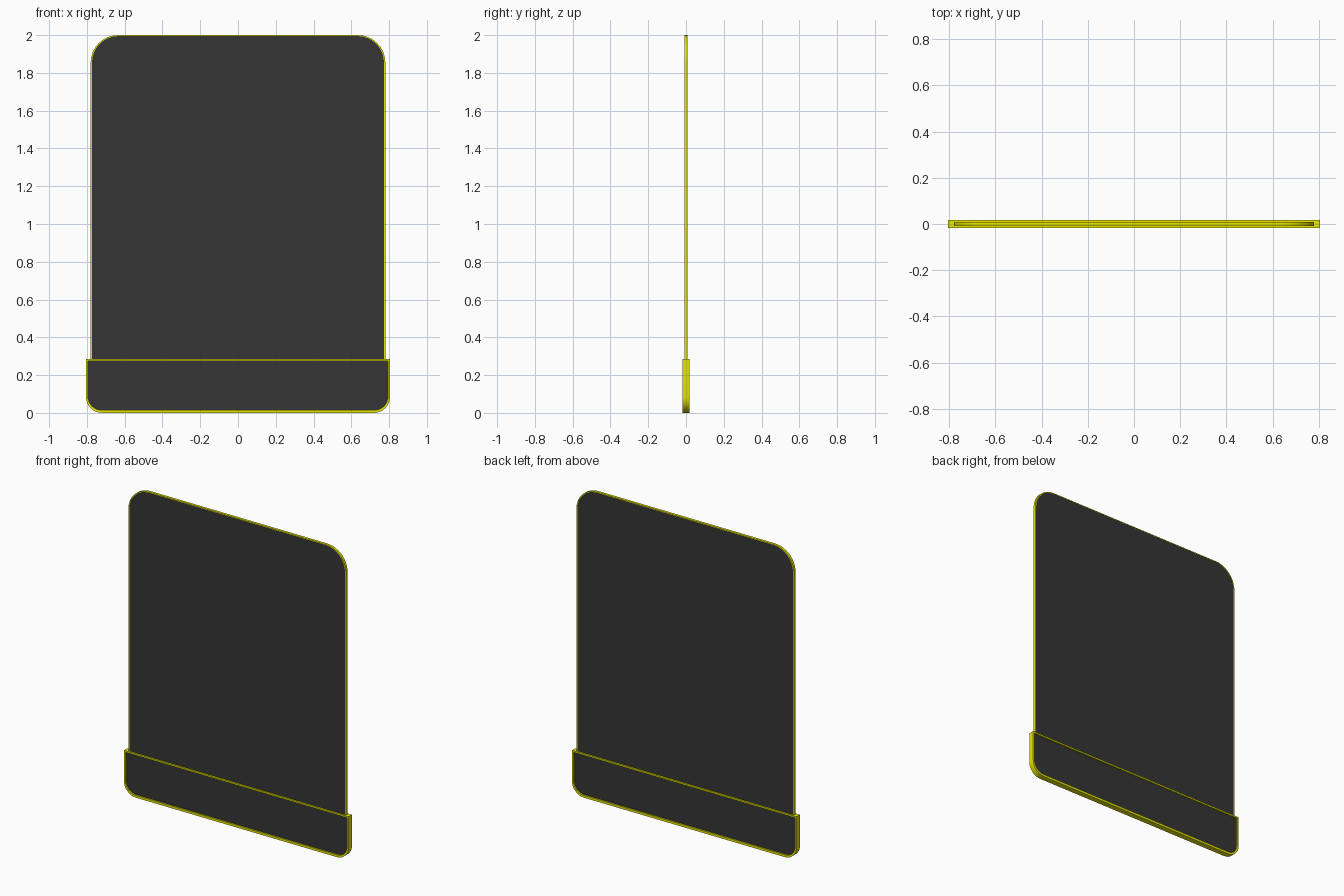
import bpy, bmesh, math

if "Cube" in bpy.data.objects:
    bpy.data.objects.remove(bpy.data.objects["Cube"])


def material(name, color):
    m = bpy.data.materials.new(name)
    m.diffuse_color = (*color, 1)
    m.use_nodes = True
    m.node_tree.nodes["Principled BSDF"].inputs["Base Color"].default_value = m.diffuse_color
    return m


DARK = material("charcoal", (0.035, 0.035, 0.035))
YELLOW = material("yellow", (0.8, 0.8, 0.0))


def outline(hw, z0, z1, r_bottom, r_top, n=8):
    """Rounded rectangle in xz, counter-clockwise from the bottom right."""
    pts = []
    for sx, z, r, a0 in ((1, z0, r_bottom, -90), (1, z1, r_top, 0),
                         (-1, z1, r_top, 90), (-1, z0, r_bottom, 180)):
        cx, cz = sx * (hw - r), z + (r if z == z0 else -r)
        for i in range(n + 1):
            a = math.radians(a0 + 90 * i / n)
            pts.append((cx + r * math.cos(a), cz + r * math.sin(a)))
    return pts


def plate(name, outer, inner, depth, face_depth):
    """Plate with a yellow rim and dark faces set back at face_depth."""
    bm = bmesh.new()
    n = len(outer)

    def loop(pts, y):
        return [bm.verts.new((x, y, z)) for x, z in pts]

    loops = [loop(inner, -face_depth), loop(inner, -depth), loop(outer, -depth),
             loop(outer, depth), loop(inner, depth), loop(inner, face_depth)]
    for a, b in zip(loops, loops[1:]):
        for i in range(n):
            j = (i + 1) % n
            bm.faces.new((a[i], a[j], b[j], b[i])).material_index = 1
    bm.faces.new(loops[0])
    bm.faces.new(list(reversed(loops[-1])))
    bmesh.ops.remove_doubles(bm, verts=bm.verts, dist=1e-5)
    bmesh.ops.recalc_face_normals(bm, faces=bm.faces)
    me = bpy.data.meshes.new(name)
    bm.to_mesh(me)
    bm.free()
    me.materials.append(DARK)
    me.materials.append(YELLOW)
    ob = bpy.data.objects.new(name, me)
    bpy.context.collection.objects.link(ob)
    bpy.context.view_layer.objects.active = ob
    ob.select_set(True)
    bpy.ops.object.shade_smooth_by_angle(angle=math.radians(30))
    ob.select_set(False)
    return ob


# Tall thin panel with rounded top corners
plate("panel", outline(0.78, 0.275, 2.0, 0, 0.145),
      outline(0.773, 0.28, 1.995, 0, 0.14), 0.008, 0.007)

# Thicker base with a raised rim around recessed faces
plate("base", outline(0.805, 0.0, 0.284, 0.085, 0),
      outline(0.794, 0.015, 0.274, 0.072, 0), 0.018, 0.009)
